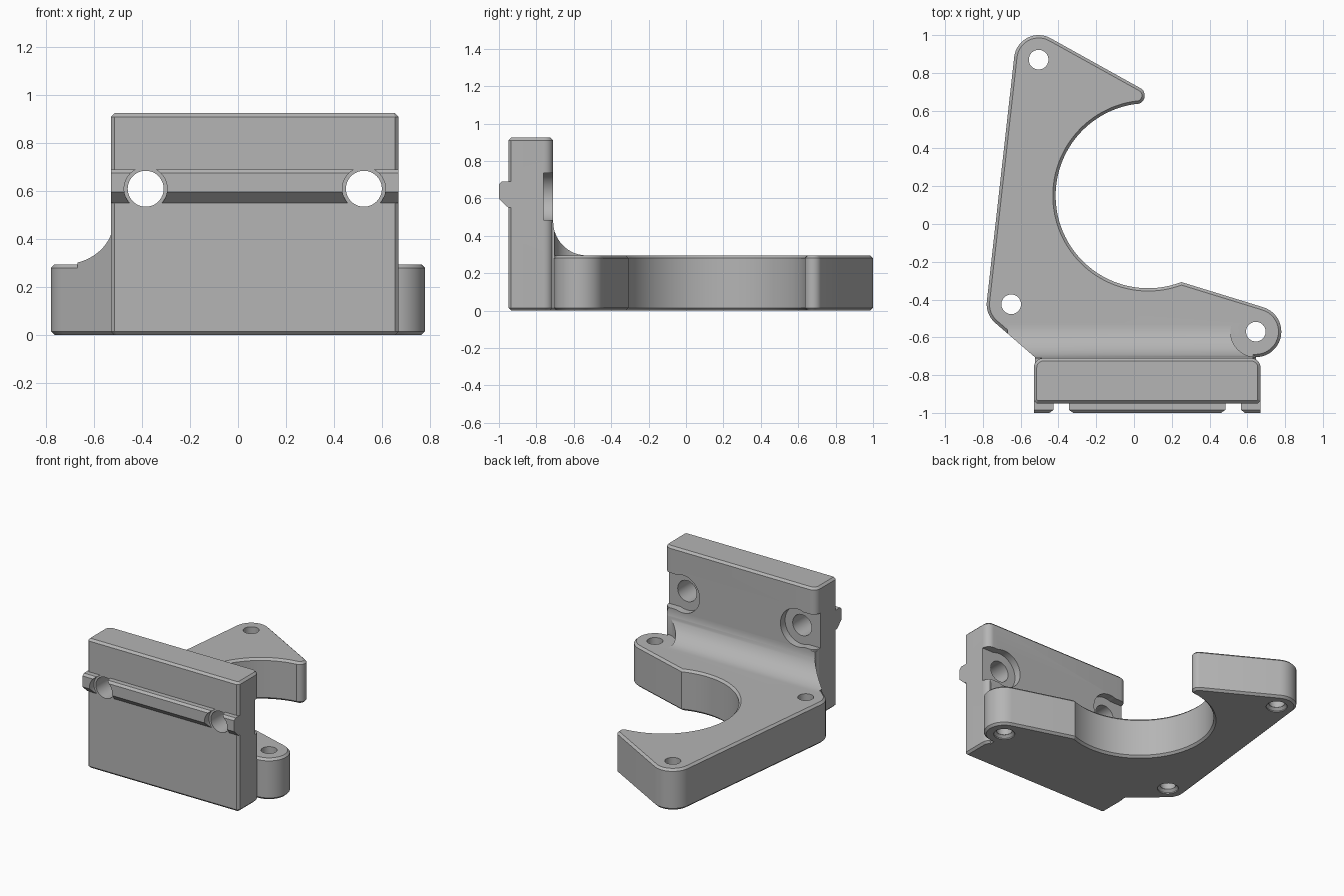
import bpy, bmesh
from math import radians, cos, sin

if "Cube" in bpy.data.objects:
    bpy.data.objects.remove(bpy.data.objects["Cube"], do_unlink=True)

grey = bpy.data.materials.new("plain_grey")
grey.use_nodes = True
grey.diffuse_color = (0.46, 0.46, 0.46, 1)
grey.node_tree.nodes["Principled BSDF"].inputs["Base Color"].default_value = (0.46, 0.46, 0.46, 1)


def arc(cx, cy, r, start, end, n=16):
    steps = [radians(start + (end - start) * i / n) for i in range(n + 1)]
    return [(cx + r * cos(a), cy + r * sin(a)) for a in steps]


def circle(cx, cy, r, n=48):
    return arc(cx, cy, r, 0, 360, n)[:-1]


def prism(name, profile, axis, lo, hi, chamfer=0.0):
    """Extrude a 2D profile along an axis, optionally chamfering both end rims."""
    place = {"x": lambda u, v, t: (t, u, v),
             "y": lambda u, v, t: (u, t, v),
             "z": lambda u, v, t: (u, v, t)}[axis]
    bm = bmesh.new()
    rings = [[bm.verts.new(place(u, v, t)) for u, v in profile] for t in (lo, hi)]
    caps = [bm.faces.new(ring) for ring in rings]
    n = len(profile)
    for i in range(n):
        j = (i + 1) % n
        bm.faces.new((rings[0][i], rings[0][j], rings[1][j], rings[1][i]))
    bmesh.ops.recalc_face_normals(bm, faces=bm.faces)
    if chamfer:
        rims = [e for cap in caps for e in cap.edges]
        bmesh.ops.bevel(bm, geom=rims, offset=chamfer, segments=1,
                        affect="EDGES", clamp_overlap=False)
    mesh = bpy.data.meshes.new(name)
    bm.to_mesh(mesh)
    bm.free()
    mesh.materials.append(grey)
    obj = bpy.data.objects.new(name, mesh)
    bpy.context.collection.objects.link(obj)
    return obj


def combine(target, tool, operation):
    """Apply a boolean and discard the tool."""
    mod = target.modifiers.new("boolean", "BOOLEAN")
    mod.operation, mod.object, mod.solver = operation, tool, "EXACT"
    graph = bpy.context.evaluated_depsgraph_get()
    graph.update()
    result = bpy.data.meshes.new_from_object(target.evaluated_get(graph))
    target.modifiers.clear()
    target.data = result
    bpy.data.objects.remove(tool, do_unlink=True)


BASE_TOP = 0.295
LUG = (0.645, -0.57)
BASE_HOLES = [LUG, (-0.505, 0.87), (-0.65, -0.425)]
PLATE_HOLES = [(-0.385, -1), (0.525, 1)]
HOLE_Z = 0.61

# Base outline: lug, round bore, pointed tip, two rounded corners
outline = (arc(*LUG, 0.135, -90, 72, 20)
           + arc(0.075, 0.15, 0.49, -69, -263, 64)
           + arc(0.012, 0.68, 0.045, -83, 60, 12)
           + arc(-0.505, 0.87, 0.13, 60, 173.6)
           + arc(-0.65, -0.425, 0.13, 173.6, 230, 10)
           + [(-0.525, -0.705), (-0.525, -0.8), (0.645, -0.8)])
bracket = prism("mounting_bracket", outline, "z", 0, BASE_TOP, 0.015)

# Concave web between base and upright, trimmed to the outline and the lug
web_profile = ([(-0.8, 0.475), (-0.8, 0.27), (-0.53, 0.27)]
               + arc(-0.53, 0.475, 0.18, -90, -180, 20))
web = prism("web", web_profile, "x", -0.67, 0.645)
combine(web, prism("web_trim", outline, "z", 0.1, 0.9), "INTERSECT")
combine(web, prism("lug_clearance", circle(*LUG, 0.134), "z", 0.1, 0.9), "DIFFERENCE")
combine(bracket, web, "UNION")

# Upright plate: chamfered front corners, rounded back corners
plate_profile = ([(-0.515, -0.95), (0.655, -0.95), (0.67, -0.935)]
                 + arc(0.62, -0.76, 0.05, 0, 90, 8)
                 + arc(-0.48, -0.76, 0.05, 90, 180, 8)
                 + [(-0.53, -0.935)])
combine(bracket, prism("upright", plate_profile, "z", 0, 0.925, 0.015), "UNION")

# Locating rail across the front, relieved around each screw hole
rail_profile = [(-0.93, 0.55), (-0.95, 0.55), (-1, 0.597), (-1, 0.675),
                (-0.985, 0.69), (-0.93, 0.69)]
rail = prism("rail", rail_profile, "x", -0.53, 0.67)
for x, side in PLATE_HOLES:
    combine(rail, prism("relief", circle(x, HOLE_Z, 0.09), "y", -1.1, -0.9), "DIFFERENCE")
combine(bracket, rail, "UNION")

# Screw holes through the upright, with recesses open to the plate ends
for x, side in PLATE_HOLES:
    recess = arc(x, HOLE_Z, 0.135, 68, 292, 32)
    recess += [(x + 0.3, HOLE_Z - 0.125), (x + 0.3, HOLE_Z + 0.125)]
    recess = [(x + (u - x) * side, v) for u, v in recess]
    combine(bracket, prism("recess", recess, "y", -0.763, -0.6), "DIFFERENCE")
    combine(bracket, prism("screw_hole", circle(x, HOLE_Z, 0.075), "y", -1.1, -0.6), "DIFFERENCE")

# Base holes, countersunk underneath by a rim-chamfered cutter
for x, y in BASE_HOLES:
    combine(bracket, prism("base_hole", circle(x, y, 0.052), "z", -0.1, 0.5), "DIFFERENCE")
    combine(bracket, prism("countersink", circle(x, y, 0.07), "z", -0.1, 0.025, 0.017), "DIFFERENCE")

bpy.ops.object.select_all(action="DESELECT")
bracket.select_set(True)
bpy.context.view_layer.objects.active = bracket
bpy.ops.object.shade_smooth_by_angle(angle=radians(25))
